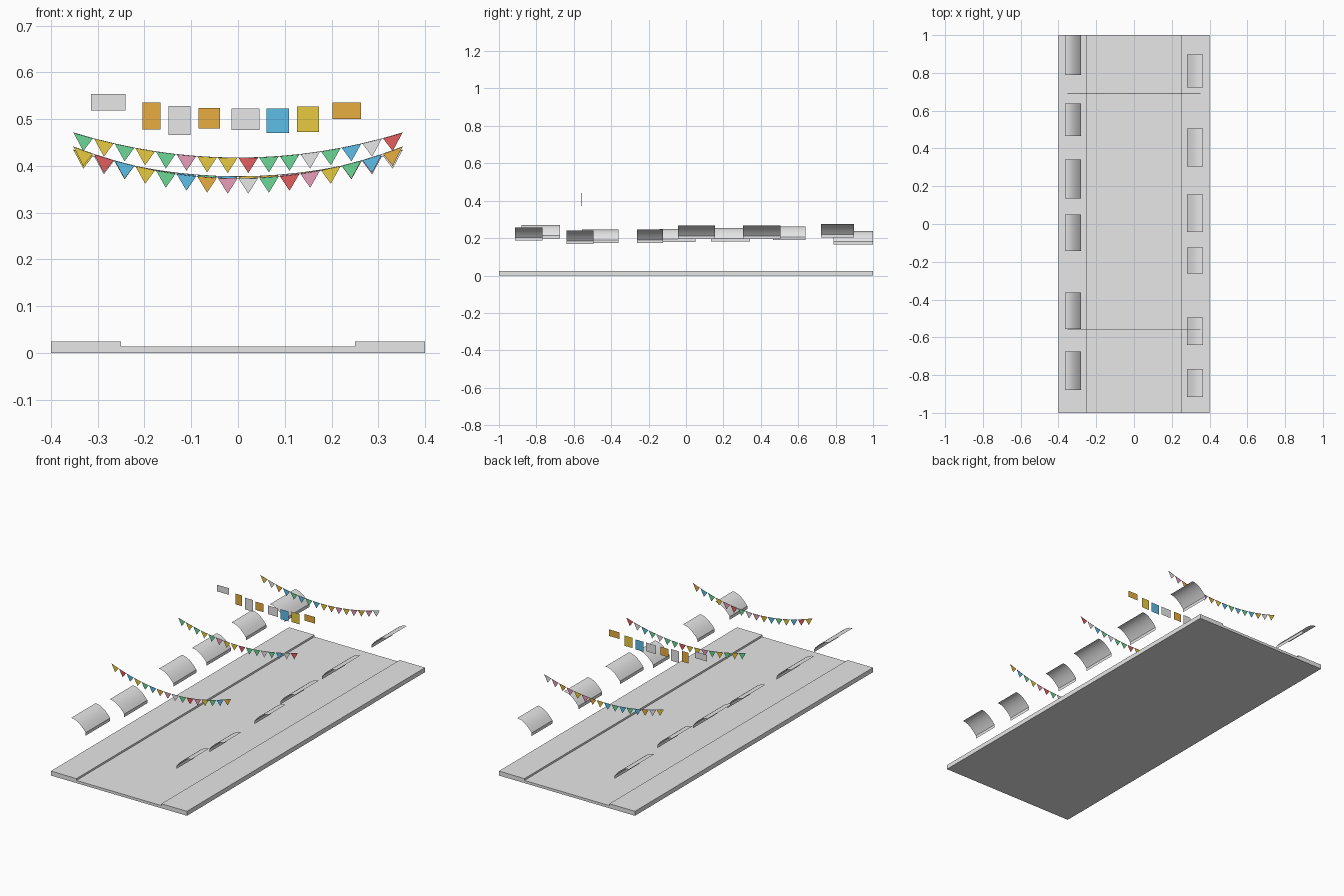
import bpy

cube = bpy.data.objects.get("Cube")
if cube:
    bpy.data.objects.remove(cube, do_unlink=True)


def material(name, rgb):
    mat = bpy.data.materials.new(name)
    mat.use_nodes = True
    mat.diffuse_color = (*rgb, 1)
    mat.node_tree.nodes["Principled BSDF"].inputs["Base Color"].default_value = (*rgb, 1)
    return mat


MATS = {
    "grey": material("pale grey", (.8, .8, .8)),
    "yellow": material("yellow", (.8, .6, .05)),
    "gold": material("gold", (.8, .42, .05)),
    "red": material("red", (.77, .11, .11)),
    "green": material("green", (.15, .68, .3)),
    "blue": material("blue", (.11, .51, .8)),
    "pink": material("pink", (.8, .34, .49)),
}
NAMES = list(MATS)


def mesh_object(name, verts, faces, colours=("grey",)):
    """Mesh with one colour per face, or one colour for all."""
    mesh = bpy.data.meshes.new(name)
    mesh.from_pydata(verts, [], faces)
    used = sorted(set(colours), key=NAMES.index)
    for colour in used:
        mesh.materials.append(MATS[colour])
    if len(used) > 1:
        for poly, colour in zip(mesh.polygons, colours):
            poly.material_index = used.index(colour)
    obj = bpy.data.objects.new(name, mesh)
    bpy.context.collection.objects.link(obj)
    return obj


def extrude_profile(name, profile, y0, y1, closed):
    """Sweep an (x, z) profile along y; closed profiles get end caps."""
    n = len(profile)
    verts = [(x, y, z) for y in (y0, y1) for x, z in profile]
    faces = [(i, (i + 1) % n, (i + 1) % n + n, i + n) for i in range(n if closed else n - 1)]
    if closed:
        faces += [tuple(reversed(range(n))), tuple(range(n, 2 * n))]
    return mesh_object(name, verts, faces)


# Street slab with raised pavements
half = [(.4, 0), (.4, .024), (.25, .024), (.25, .014)]
street = half + [(-x, z) for x, z in reversed(half)]
extrude_profile("street", street[::-1], -1, 1, True)


# Curved awnings with a hanging valance: y start, y end, top height
def awning(name, side, y0, y1, top):
    steps, drop, valance = 10, .056, .016
    profile = []
    for i in range(steps + 1):
        t = i / steps
        profile.append((side * (.365 - .085 * t), top - drop * t * t))
    profile.append((side * .28, top - drop - valance))
    if side > 0:
        profile.reverse()
    obj = extrude_profile(name, profile, y0, y1, False)
    bpy.ops.object.select_all(action="DESELECT")
    obj.select_set(True)
    bpy.context.view_layer.objects.active = obj
    bpy.ops.object.shade_smooth_by_angle(angle=.4)


right_row = [(-.88, -.675, .27), (-.556, -.362, .245), (-.143, .05, .25),
             (.135, .341, .254), (.466, .638, .263), (.789, 1, .237)]
left_row = [(-.915, -.767, .258), (-.64, -.495, .241), (-.262, -.124, .246),
            (-.042, .156, .267), (.304, .505, .267), (.722, .897, .275)]
for label, side, row in (("right", -1, right_row), ("left", 1, left_row)):
    for i, (y0, y1, top) in enumerate(row):
        awning(f"awning_{label}_{i + 1}", side, y0, y1, top)


# Bunting: sagging string with triangular flags
def bunting(name, y, end, middle, colours):
    reach, height, gap = .353, .033, .0012
    colours = colours.split()
    pitch = 2 * reach / len(colours)

    def sag(x):
        return middle + (end - middle) * (x / reach) ** 2

    verts, faces = [], []
    for i in range(len(colours)):
        a = -reach + i * pitch + gap
        b = a + pitch - 2 * gap
        c = (a + b) / 2
        verts += [(a, y, sag(a)), (c, y, sag(c) - height), (b, y, sag(b))]
        faces.append((3 * i, 3 * i + 1, 3 * i + 2))
    mesh_object(name + "_flags", verts, faces, colours)

    curve = bpy.data.curves.new(name + "_string", "CURVE")
    curve.dimensions = "3D"
    curve.bevel_depth = .0006
    curve.bevel_resolution = 0
    spline = curve.splines.new("POLY")
    spline.points.add(len(colours))
    for i, point in enumerate(spline.points):
        x = -reach + i * pitch
        point.co = (x, y, sag(x), 1)
    curve.materials.append(MATS["grey"])
    bpy.context.collection.objects.link(bpy.data.objects.new(name + "_string", curve))


bunting("front_bunting", -.56, .441, .373,
        "yellow red blue yellow green blue gold pink "
        "grey green red pink yellow green blue gold")
bunting("middle_bunting", 0, .471, .417,
        "green yellow green yellow green pink yellow yellow "
        "red green green grey green blue grey red")
bunting("back_bunting", .69, .434, .377,
        "yellow grey gold blue green blue green blue "
        "yellow gold pink yellow pink gold pink grey")

# Row of hanging sign sheets: x range, z range, colour
signs = [(-.314, -.241, .518, .553, "grey"), (-.204, -.166, .478, .535, "gold"),
         (-.149, -.102, .466, .528, "grey"), (-.085, -.038, .48, .524, "gold"),
         (-.014, .046, .477, .523, "grey"), (.061, .109, .47, .523, "blue"),
         (.126, .173, .472, .527, "yellow"), (.202, .263, .5, .535, "gold")]
for i, (x0, x1, z0, z1, colour) in enumerate(signs):
    corners = [(x0, .27, z0), (x1, .27, z0), (x1, .27, z1), (x0, .27, z1)]
    mesh_object(f"hanging_sign_{i + 1}", corners, [(0, 1, 2, 3)], (colour,))
